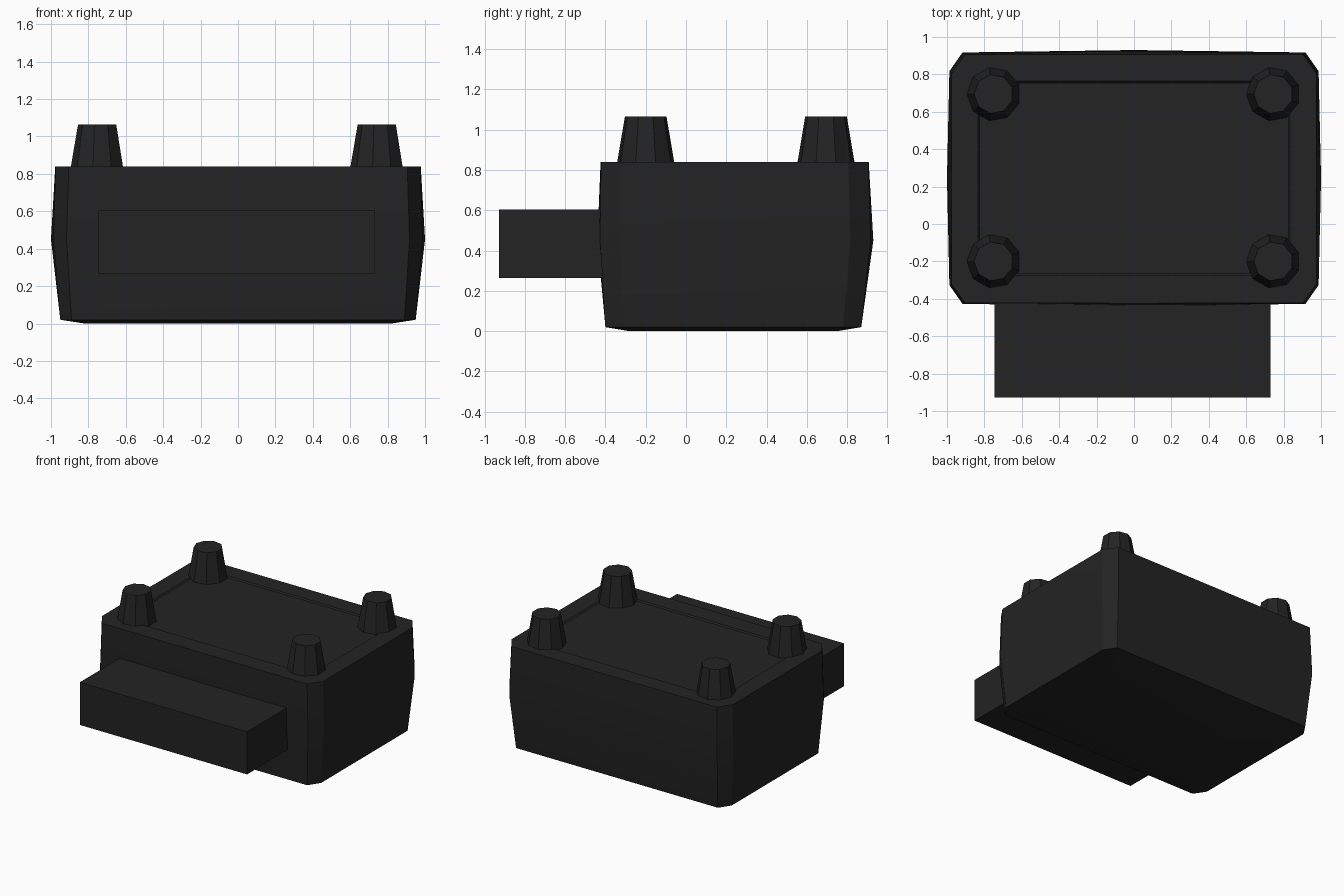
import bpy, bmesh, math
from mathutils import Matrix

if "Cube" in bpy.data.objects:
    bpy.data.objects.remove(bpy.data.objects["Cube"], do_unlink=True)

black = bpy.data.materials.new("matte_black")
black.use_nodes = True
colour = (0.0168, 0.0168, 0.0168, 1)
black.diffuse_color = colour
black.node_tree.nodes["Principled BSDF"].inputs["Base Color"].default_value = colour


def finish(name, bm):
    bmesh.ops.recalc_face_normals(bm, faces=bm.faces)
    mesh = bpy.data.meshes.new(name)
    bm.to_mesh(mesh)
    bm.free()
    mesh.materials.append(black)
    obj = bpy.data.objects.new(name, mesh)
    bpy.context.collection.objects.link(obj)
    bpy.ops.object.select_all(action='DESELECT')
    obj.select_set(True)
    bpy.context.view_layer.objects.active = obj
    bpy.ops.object.shade_smooth_by_angle(angle=math.radians(25))
    return obj


def ring(bm, z, hx, y0, y1, cx, cy, bulge):
    """Chamfered rectangle with a middle point on each side."""
    mid, hy = (y0 + y1) / 2, (y1 - y0) / 2
    quarter = [(hx + bulge, 0), (hx, hy - cy), (hx - cx, hy), (0, hy + bulge)]
    pts = quarter + [(-x, y) for x, y in quarter[2::-1]]
    pts += [(-x, -y) for x, y in quarter[1:]] + [(x, -y) for x, y in quarter[2:0:-1]]
    return [bm.verts.new((x, mid + y, z)) for x, y in pts]


# Body: bulging chamfered block with a shallow sunken panel on top
bm = bmesh.new()
sections = [
    (0.0, 0.82, -0.28, 0.75, 0.03, 0.04, 0),
    (0.02, 0.95, -0.40, 0.87, 0.06, 0.09, 0),
    (0.45, 0.987, -0.427, 0.917, 0.07, 0.10, 0.013),
    (0.84, 0.975, -0.422, 0.905, 0.07, 0.10, 0.002),
    (0.84, 0.835, -0.275, 0.765, 0.005, 0.005, 0),
    (0.83, 0.825, -0.265, 0.755, 0.005, 0.005, 0),
]
rings = [ring(bm, *s) for s in sections]
for a, b in zip(rings, rings[1:]):
    for i in range(len(a)):
        j = (i + 1) % len(a)
        bm.faces.new((a[i], a[j], b[j], b[i]))
bm.faces.new(rings[0])
bm.faces.new(rings[-1])
finish("body", bm)

# Front block
bm = bmesh.new()
size, centre = (1.475, 0.53, 0.34), (-0.008, -0.663, 0.435)
bmesh.ops.create_cube(bm, size=1, matrix=Matrix.Translation(centre) @ Matrix.Diagonal((*size, 1)))
finish("front_block", bm)

# Four tapered pegs
for side, x in (("right", -0.75), ("left", 0.745)):
    for end, y in (("front", -0.20), ("back", 0.695)):
        bm = bmesh.new()
        bmesh.ops.create_cone(bm, cap_ends=True, segments=9, radius1=0.146,
                              radius2=0.105, depth=0.24)
        # Turn one corner of the peg outward to -x
        bmesh.ops.rotate(bm, verts=bm.verts, matrix=Matrix.Rotation(math.pi / 2, 3, 'Z'))
        tip = min(bm.verts, key=lambda v: v.co.x).co
        turn = math.pi - math.atan2(tip.y, tip.x)
        bmesh.ops.rotate(bm, verts=bm.verts, matrix=Matrix.Rotation(turn, 3, 'Z'))
        bmesh.ops.translate(bm, verts=bm.verts, vec=(x, y, 0.945))
        finish(f"{end}_{side}_peg", bm)
